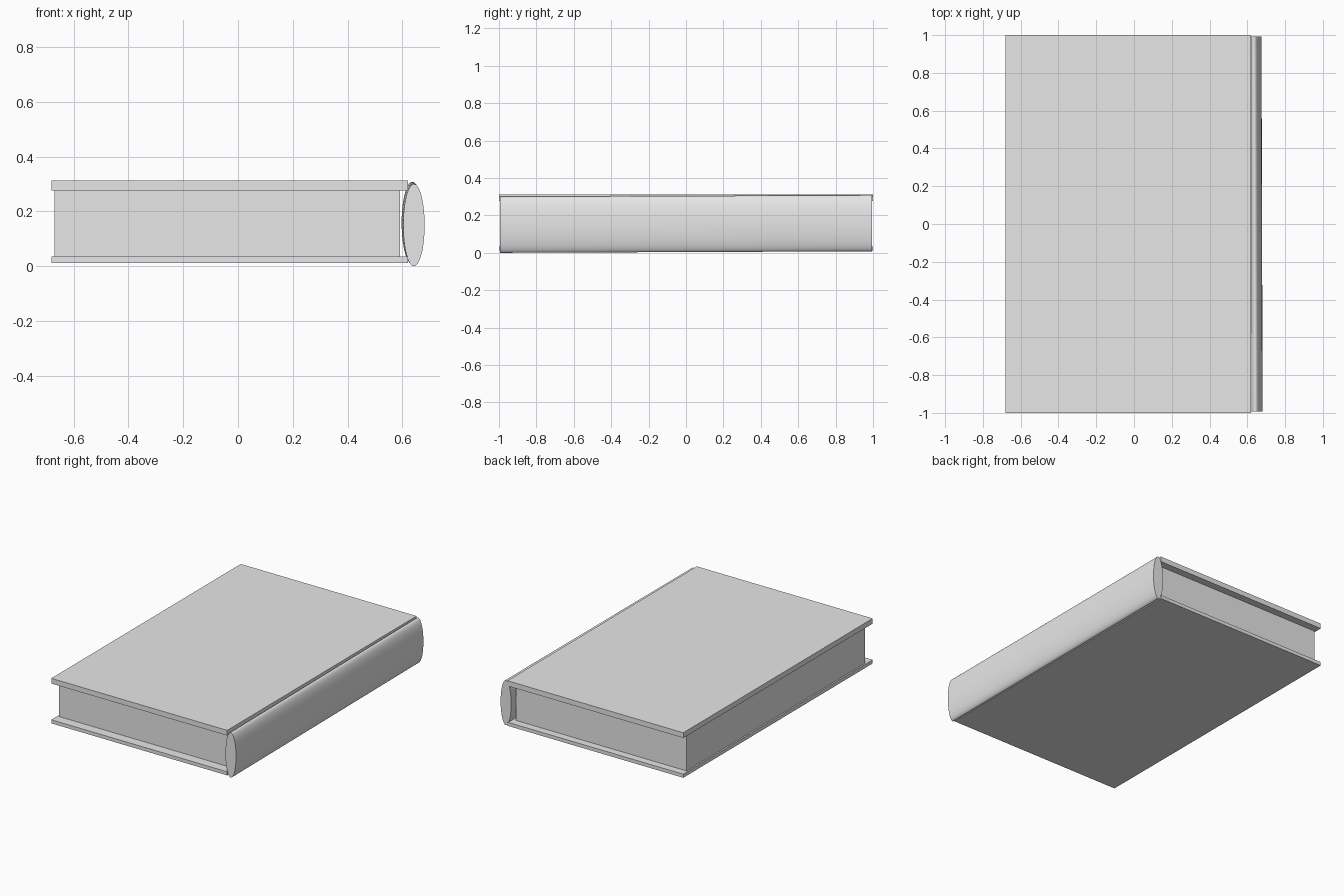
import bpy, bmesh, math
from mathutils import Matrix, Vector

if "Cube" in bpy.data.objects:
    bpy.data.objects.remove(bpy.data.objects["Cube"], do_unlink=True)

# One plain grey for the whole book
GREY = (0.8, 0.8, 0.8, 1.0)
grey = bpy.data.materials.new("plain_grey")
grey.use_nodes = True
grey.diffuse_color = GREY
grey.node_tree.nodes["Principled BSDF"].inputs["Base Color"].default_value = GREY


def finish(name, bm):
    mesh = bpy.data.meshes.new(name)
    bm.to_mesh(mesh)
    bm.free()
    mesh.materials.append(grey)
    obj = bpy.data.objects.new(name, mesh)
    bpy.context.scene.collection.objects.link(obj)
    return obj


def box(name, low, high):
    low, high = Vector(low), Vector(high)
    bm = bmesh.new()
    bmesh.ops.create_cube(bm, size=1)
    bmesh.ops.scale(bm, vec=high - low, verts=bm.verts)
    bmesh.ops.translate(bm, vec=(low + high) / 2, verts=bm.verts)
    return finish(name, bm)


# Covers and page block
box("bottom_cover", (-0.68, -1, 0.011), (0.62, 1, 0.035))
box("top_cover", (-0.68, -1, 0.277), (0.62, 1, 0.312))
box("page_block", (-0.67, -0.935, 0.035), (0.592, 0.95, 0.277))

# Spine: a solid oval bar, set very slightly askew along its length
bm = bmesh.new()
bmesh.ops.create_cone(bm, cap_ends=True, segments=64, radius1=1, radius2=1, depth=1.987,
                      matrix=Matrix.Rotation(math.radians(90), 4, "X"))
bmesh.ops.scale(bm, vec=(0.039, 1, 0.15), verts=bm.verts)
for v in bm.verts:
    v.co += Vector((0.639 - 0.003 * v.co.y, 0, 0.154 + 0.004 * v.co.y))
spine = finish("spine", bm)

bpy.ops.object.select_all(action="DESELECT")
spine.select_set(True)
bpy.context.view_layer.objects.active = spine
bpy.ops.object.shade_smooth_by_angle(angle=math.radians(40))
